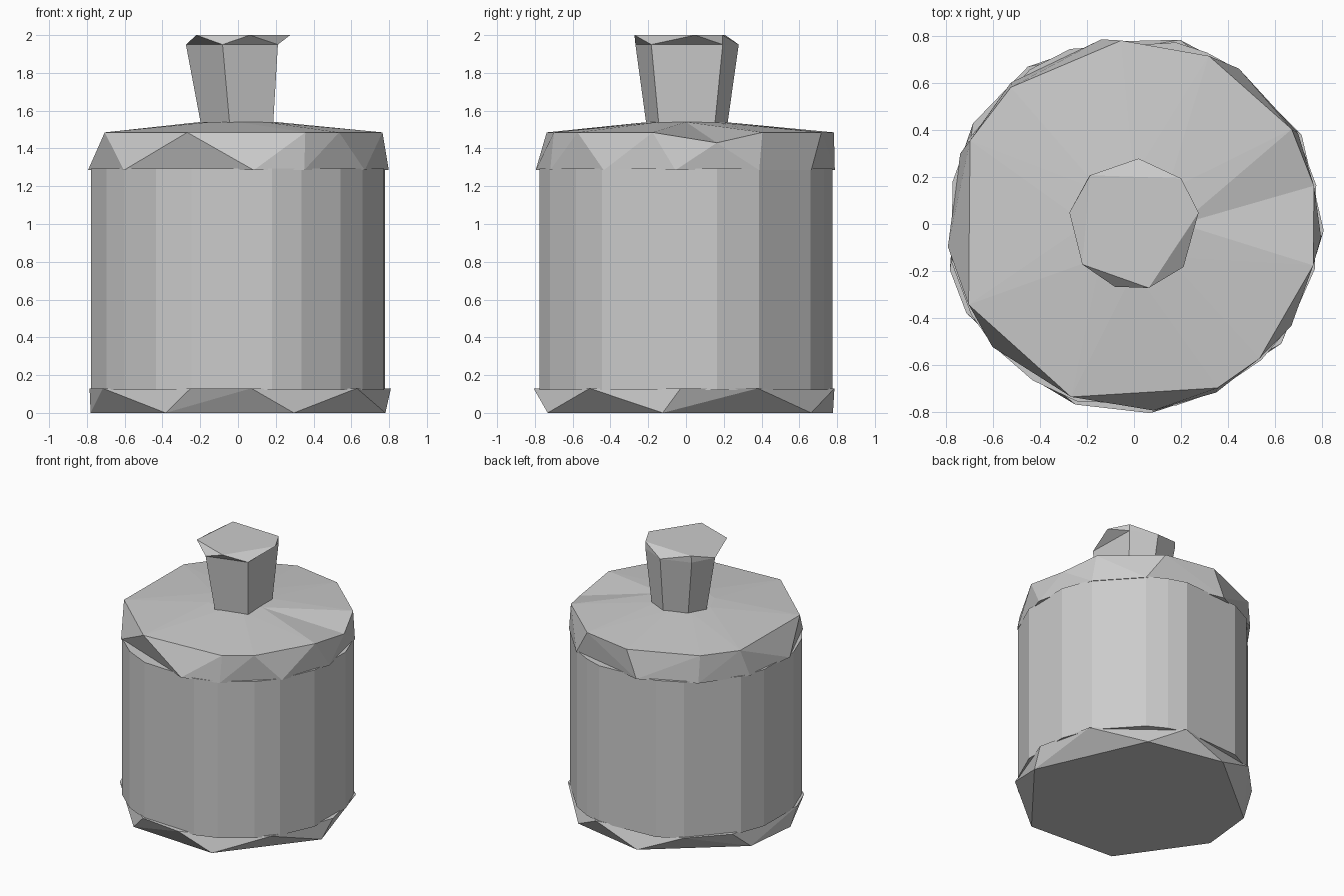
import bpy, bmesh
from math import cos, sin, radians

cube = bpy.data.objects.get("Cube")
if cube:
    bpy.data.objects.remove(cube, do_unlink=True)

stone = bpy.data.materials.new("grey_stone")
stone.use_nodes = True
GREY = (0.6, 0.6, 0.6, 1)
stone.diffuse_color = GREY
stone.node_tree.nodes["Principled BSDF"].inputs["Base Color"].default_value = GREY


def ring(bm, angles, radius, z):
    """Irregular ring of vertices; returns sorted (angle, vertex) pairs."""
    return [(a, bm.verts.new((radius * cos(radians(a)), radius * sin(radians(a)), z)))
            for a in sorted(angles)]


def zip_rings(bm, low, high):
    """Join two rings of any vertex counts with triangles."""
    i = j = 0
    n, m = len(low), len(high)

    def at(r, k):
        return r[k % len(r)][0] + 360 * (k // len(r))

    while i < n or j < m:
        step_low = abs(at(low, i + 1) - at(high, j))
        step_high = abs(at(high, j + 1) - at(low, i))
        a, b = low[i % n][1], high[j % m][1]
        if j == m or (i < n and step_low <= step_high):
            bm.faces.new((a, low[(i + 1) % n][1], b))
            i += 1
        else:
            bm.faces.new((a, high[(j + 1) % m][1], b))
            j += 1


def stack(name, rings):
    """Closed faceted solid from (angles, radius, height) rings, bottom first."""
    bm = bmesh.new()
    levels = [ring(bm, *r) for r in rings]
    for low, high in zip(levels, levels[1:]):
        zip_rings(bm, low, high)
    bm.faces.new([v for _, v in reversed(levels[0])])
    bm.faces.new([v for _, v in levels[-1]])
    bmesh.ops.recalc_face_normals(bm, faces=bm.faces)
    mesh = bpy.data.meshes.new(name)
    bm.to_mesh(mesh)
    levels.clear()
    bm.free()
    mesh.materials.append(stone)
    obj = bpy.data.objects.new(name, mesh)
    bpy.context.collection.objects.link(obj)
    return obj


# Chipped foot, narrowing unevenly to the ground
foot_floor = (57, 100, 159, 189, 241, 292, 351)
foot_top = (28, 76, 124, 148, 194, 208, 252, 275, 321, 358)
stack("foot", [(foot_floor, 0.79, 0), (foot_top, 0.81, 0.13)])

# Straight drum with uneven facets
drum = (12, 29, 56, 67, 77, 110, 124, 153, 167, 192, 209, 221, 237,
        252, 283, 295, 313, 326, 346)
stack("jar_body", [(drum, 0.795, 0.12), (drum, 0.795, 1.295)])

# Chipped lid rim with a shallow sloping top
rim_low = (29, 56, 100, 131, 158, 187, 221, 276, 296, 327, 356)
rim_high = (12, 31, 66, 94, 132, 153, 206, 250, 297, 313, 347)
neck = range(0, 360, 45)
lid = stack("lid", [(rim_low, 0.8, 1.285), (rim_high, 0.785, 1.485), (neck, 0.2, 1.54)])

# Lower one corner of the rim
corner = max((v for v in lid.data.vertices if 1.4 < v.co.z < 1.5), key=lambda v: v.co.x)
corner.co.z = 1.43

# Flared knob with a cut top edge
knob_side = (44, 86, 133, 170, 253, 319)
knob_top = (10, 44, 132, 218, 283)
knob = stack("knob", [(knob_side, 0.22, 1.53), (knob_side, 0.28, 1.95), (knob_top, 0.28, 2)])
for v in knob.data.vertices:
    if v.co.z < 1.6:
        v.co.x += 0.02
